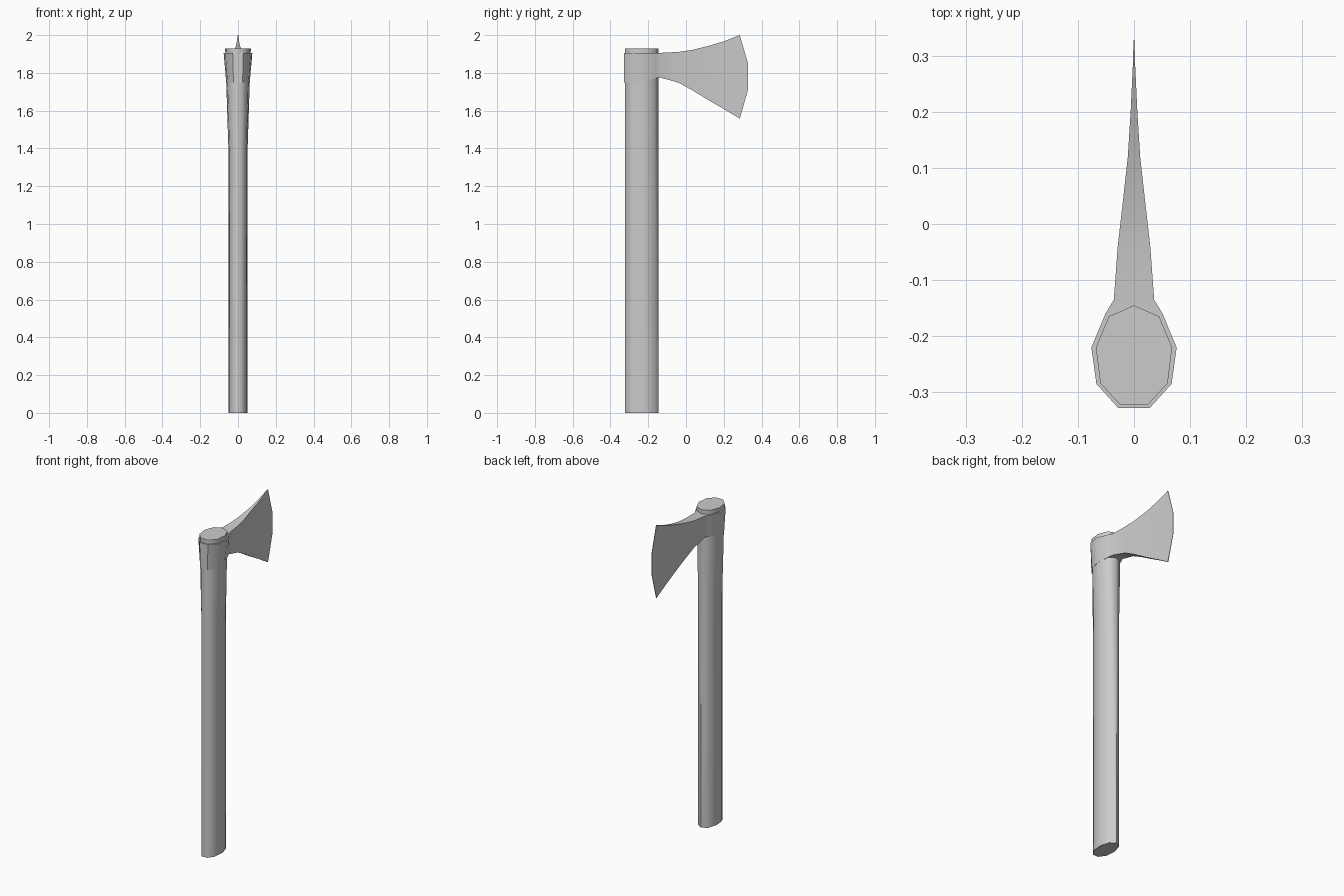
import bpy, bmesh

if "Cube" in bpy.data.objects:
    bpy.data.objects.remove(bpy.data.objects["Cube"])


def finish(name, bm, angle):
    bmesh.ops.remove_doubles(bm, verts=bm.verts, dist=0.0002)
    bmesh.ops.recalc_face_normals(bm, faces=bm.faces)
    mesh = bpy.data.meshes.new(name)
    bm.to_mesh(mesh)
    bm.free()
    obj = bpy.data.objects.new(name, mesh)
    bpy.context.collection.objects.link(obj)
    bpy.ops.object.select_all(action='DESELECT')
    obj.select_set(True)
    bpy.context.view_layer.objects.active = obj
    bpy.ops.object.shade_smooth_by_angle(angle=angle)
    return obj


def loft(name, rings, angle):
    """Skin a list of equal-length closed rings and cap both ends."""
    bm = bmesh.new()
    loops = [[bm.verts.new(p) for p in ring] for ring in rings]
    for a, b in zip(loops, loops[1:]):
        for i in range(len(a)):
            j = (i + 1) % len(a)
            bm.faces.new((a[i], a[j], b[j], b[i]))
    bm.faces.new(loops[0])
    bm.faces.new(loops[-1])
    return finish(name, bm, angle)


# Handle: nine-sided oval shaft that widens sideways near the top
half = [(0.045, -0.165), (0.068, -0.22), (0.06, -0.284), (0.025, -0.322)]
outline = [(0, -0.145)] + half + [(-x, y) for x, y in reversed(half)]
loft("handle", [[(x * s, y, z) for x, y in outline]
                for z, s in [(0, 0.74), (1.38, 0.74), (1.93, 1.0)]], 1.05)

# Axe head: stations from the back of the collar to the cutting edge
# (y, half width at top, half width at bottom, bottom z, top z)
stations = [
    (-0.328, 0.028, 0.024, 1.750, 1.905),
    (-0.285, 0.067, 0.056, 1.752, 1.905),
    (-0.220, 0.076, 0.063, 1.758, 1.905),
    (-0.160, 0.051, 0.042, 1.771, 1.905),
    (-0.135, 0.036, 0.034, 1.775, 1.906),
    (-0.040, 0.029, 0.028, 1.748, 1.911),
    (0.030, 0.021, 0.021, 1.710, 1.921),
    (0.120, 0.011, 0.011, 1.655, 1.943),
    (0.200, 0.006, 0.006, 1.609, 1.967),
    (0.285, 0.002, 0.002, 1.558, 2.000),
    (0.328, 0.0008, 0.0008, 1.710, 1.850),
]
loft("axe_head", [[(xt, y, zt), (-xt, y, zt), (-xb, y, zb), (xb, y, zb)]
                  for y, xt, xb, zb, zt in stations], 0.6)
